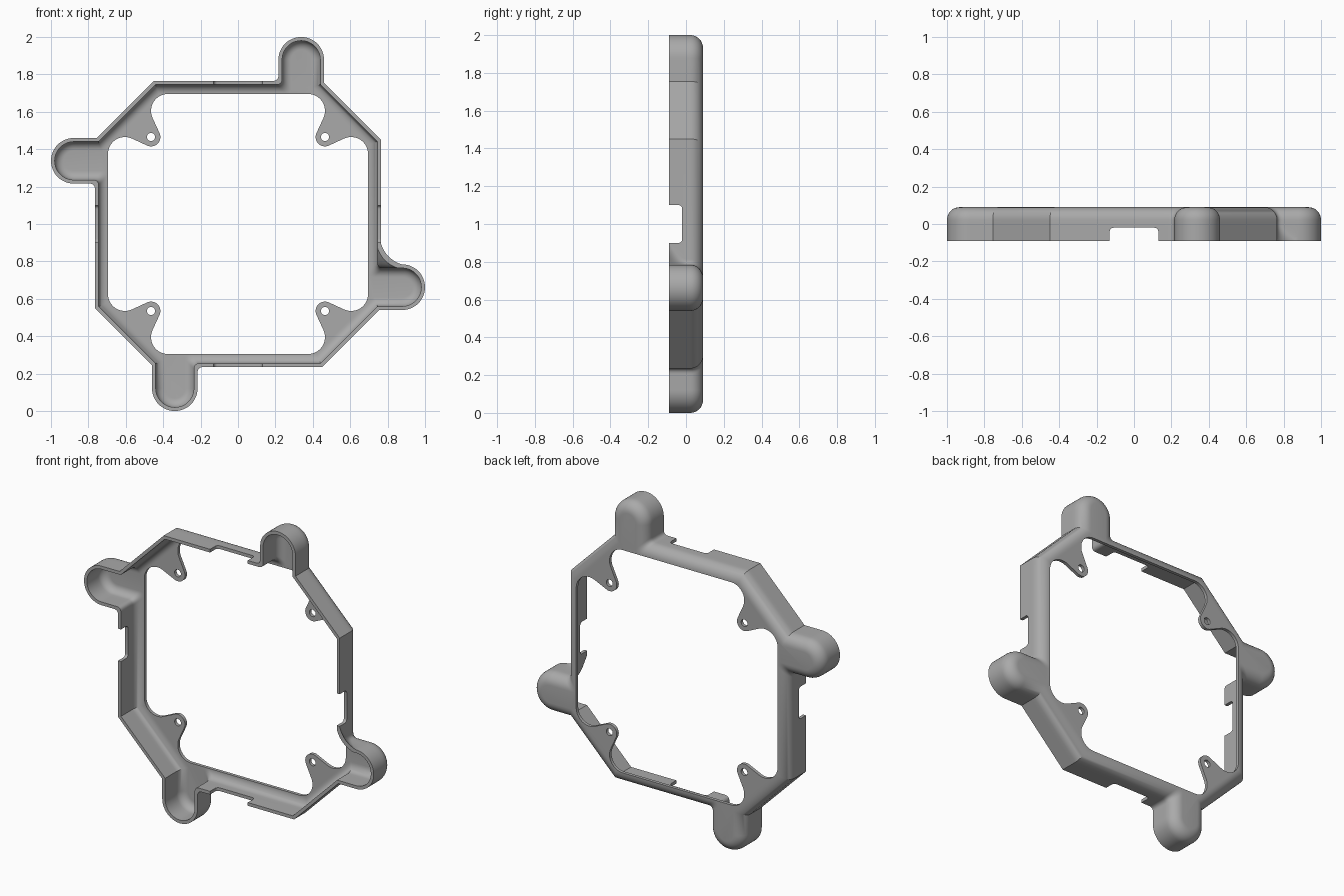
import bpy, bmesh, math
from math import sin, cos, pi, radians
from mathutils import Matrix

if "Cube" in bpy.data.objects:
    bpy.data.objects.remove(bpy.data.objects["Cube"])

HALF = 0.765               # half width of the octagonal frame
DIAGONAL = 1.215           # x + z along the chamfered corners
LOBE_X, LOBE_Z, LOBE_R = 0.338, 0.878, 0.122
DEPTH, WALL, ROUND = 0.09, 0.02, 0.068

grey = bpy.data.materials.new("plain grey")
grey.use_nodes = True
grey.diffuse_color = (0.4, 0.4, 0.4, 1)
grey.node_tree.nodes["Principled BSDF"].inputs["Base Color"].default_value = grey.diffuse_color


def make_object(name, bm):
    bmesh.ops.recalc_face_normals(bm, faces=bm.faces)
    mesh = bpy.data.meshes.new(name)
    bm.to_mesh(mesh)
    bm.free()
    mesh.materials.append(grey)
    obj = bpy.data.objects.new(name, mesh)
    bpy.context.collection.objects.link(obj)
    return obj


def arc(cx, cz, r, start, end, steps):
    angles = [radians(start + (end - start) * i / steps) for i in range(steps + 1)]
    return [(cx + r * cos(a), cz + r * sin(a)) for a in angles]


def four_turns(quarter):
    """Repeat a quarter outline clockwise; quarter is called with the turn number."""
    points = []
    for turn in range(4):
        part = quarter(turn)
        for _ in range(turn):
            part = [(z, -x) for x, z in part]
        points += part
    return points


def outline(inset, y):
    """Frame outline with four lobes, moved inwards by inset, at depth y."""
    a = HALF - inset
    diagonal = DIAGONAL - inset * math.sqrt(2)
    r = LOBE_R - inset

    def quarter(turn):
        # The second lobe has a junction that flares open towards the front
        flare = max(0, -y / DEPTH) ** 1.4 if turn == 1 else 0
        s = 0.03 + 0.08 * flare
        x = LOBE_X - r
        pull = 0.5 * flare
        mid = (x - s * pull / 2, a + s * pull / 2)
        p, q = (x - s, a), (x, a + s)
        pts = [(a - diagonal, a)]
        for i in range(9):
            t = i / 8
            pts.append(tuple((1 - t) ** 2 * p[k] + 2 * t * (1 - t) * mid[k] + t * t * q[k]
                             for k in (0, 1)))
        pts += arc(LOBE_X, LOBE_Z, r, 180, 0, 24)
        pts.append((LOBE_X + r, diagonal - LOBE_X - r))
        return pts

    return four_turns(quarter)


def add_ring(bm, points, y):
    return [bm.verts.new((x, y, z + 1)) for x, z in points]


def bridge(bm, a, b):
    n = len(a)
    for i in range(n):
        bm.faces.new((a[i], a[(i + 1) % n], b[(i + 1) % n], b[i]))


def levels(base):
    """Inset and depth pairs from the front rim to the rounded back."""
    r = ROUND - base
    back = DEPTH - base
    steps = [(base, -DEPTH + DEPTH * i / 8) for i in range(9)]
    for i in range(9):
        a = pi / 2 * i / 8
        steps.append((base + r * (1 - cos(a)), back - r + r * sin(a)))
    return steps


def prism(name, points, y0, y1):
    bm = bmesh.new()
    a, b = add_ring(bm, points, y0), add_ring(bm, points, y1)
    bridge(bm, a, b)
    bm.faces.new(a)
    bm.faces.new(b)
    return make_object(name, bm)


# Shell: outer skin, inner skin and front rim
bm = bmesh.new()
rims = []
for base in (0, WALL):
    rings = [add_ring(bm, outline(d, y), y) for d, y in levels(base)]
    for lower, upper in zip(rings, rings[1:]):
        bridge(bm, lower, upper)
    bm.faces.new(rings[-1])
    rims.append(rings[0])
bridge(bm, *rims)
frame = make_object("lobed_frame", bm)


# Central opening, leaving a rounded screw tab in each corner
EDGE, SCOOP, TAB, TAB_R = 0.695, 0.09, 0.465, 0.05
SCOOP_X, SCOOP_Z = 0.375, EDGE - SCOOP
reach = math.hypot(TAB - SCOOP_X, SCOOP_Z - TAB)
lean = math.degrees(math.atan2(TAB - SCOOP_Z, TAB - SCOOP_X)
                    + math.acos((SCOOP + TAB_R) / reach))


def opening_quarter(turn):
    return (arc(SCOOP_X, SCOOP_Z, SCOOP, 90, lean, 16)
            + arc(TAB, TAB, TAB_R, 180 + lean, 270 - lean, 20)
            + arc(SCOOP_Z, SCOOP_X, SCOOP, 90 - lean, 0, 16))


cutters = [prism("opening_cutter", four_turns(opening_quarter), 0, 0.2)]

# Screw holes
for sx in (-1, 1):
    for sz in (-1, 1):
        hole = arc(sx * TAB, sz * TAB, 0.022, 0, 345, 23)
        cutters.append(prism("screw_hole_cutter", hole, 0, 0.2))

# Rounded notches in the front edge of each straight side
for turn in range(4):
    bm = bmesh.new()
    bmesh.ops.create_cube(bm, size=1)
    width = 0.2 if turn % 2 else 0.26
    bmesh.ops.scale(bm, vec=(width, 0.16, 0.14), verts=bm.verts)
    upright = [e for e in bm.edges if abs(e.verts[0].co.z - e.verts[1].co.z) > 0.1]
    bmesh.ops.bevel(bm, geom=upright, offset=0.02, segments=5, affect='EDGES', profile=0.5)
    bmesh.ops.translate(bm, vec=(0, -0.1, HALF), verts=bm.verts)
    turned = Matrix.Translation((0, 0, 1)) @ Matrix.Rotation(turn * pi / 2, 4, 'Y')
    bmesh.ops.transform(bm, matrix=turned, verts=bm.verts)
    cutters.append(make_object("notch_cutter", bm))

# Cut, bake and shade
for cutter in cutters:
    cutter.hide_render = True
    mod = frame.modifiers.new("cut", 'BOOLEAN')
    mod.operation = 'DIFFERENCE'
    mod.solver = 'EXACT'
    mod.object = cutter
depsgraph = bpy.context.evaluated_depsgraph_get()
baked = bpy.data.meshes.new_from_object(frame.evaluated_get(depsgraph))
frame.modifiers.clear()
frame.data = baked
for cutter in cutters:
    bpy.data.objects.remove(cutter)
bpy.ops.object.select_all(action='DESELECT')
frame.select_set(True)
bpy.context.view_layer.objects.active = frame
bpy.ops.object.shade_smooth_by_angle(angle=radians(30))
